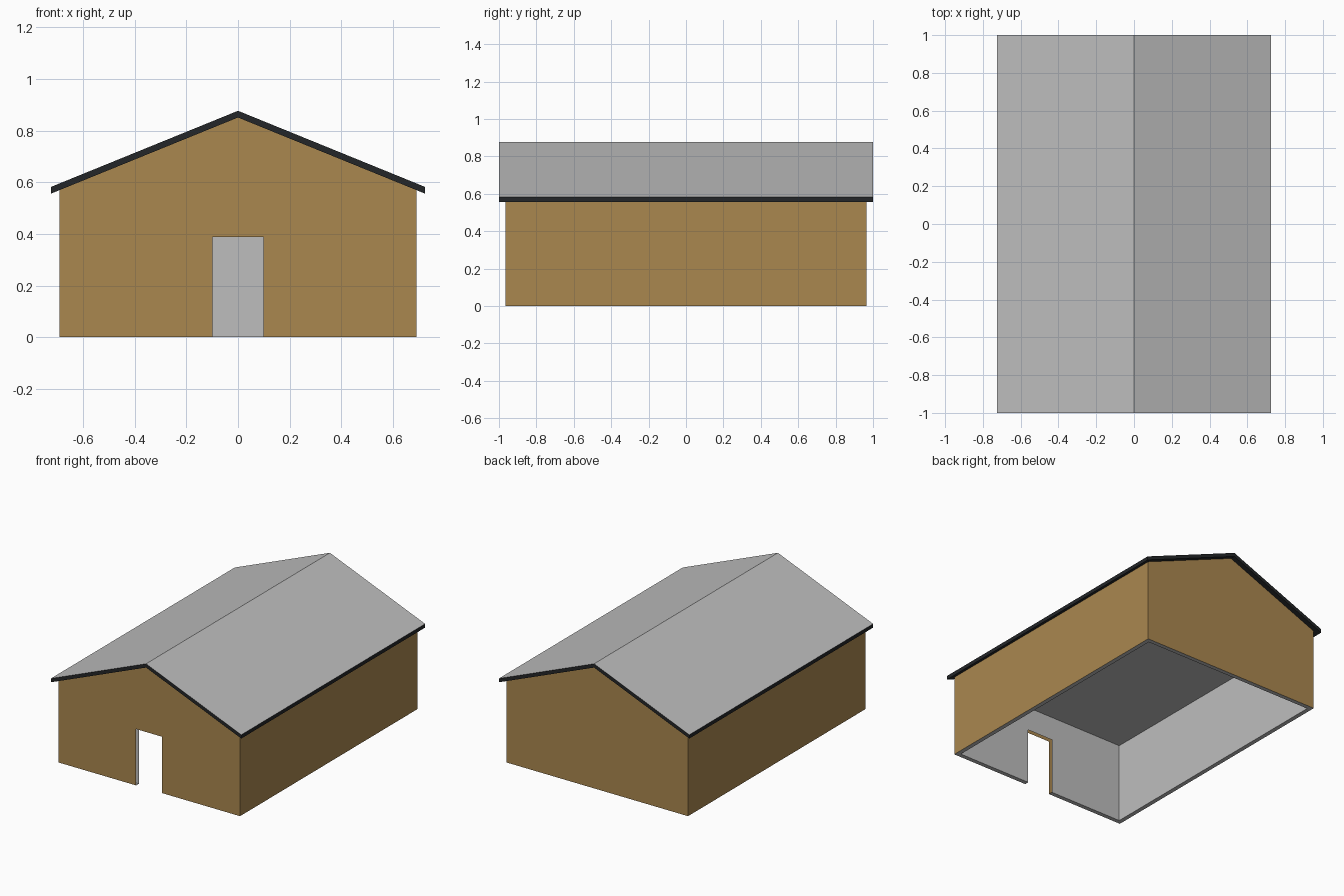
import bpy

if "Cube" in bpy.data.objects:
    bpy.data.objects.remove(bpy.data.objects["Cube"])

# Main sizes
W, L = 0.692, 0.966            # outer wall half width / half length
T = 0.03                       # wall thickness
RW, RL = 0.725, 1.0            # roof half width / half length
RIDGE, EAVE, THICK = 0.877, 0.582, 0.026
CEILING = 0.553
DOOR_W, DOOR_H = 0.099, 0.388


def material(name, rgb):
    m = bpy.data.materials.new(name)
    m.diffuse_color = (*rgb, 1)
    m.use_nodes = True
    m.node_tree.nodes["Principled BSDF"].inputs["Base Color"].default_value = m.diffuse_color
    return m


brown = material("brown wall", (0.402, 0.242, 0.078))
grey = material("light grey", (0.515, 0.515, 0.515))
black = material("black trim", (0.017, 0.019, 0.021))


def make(name, verts, faces, mats):
    me = bpy.data.meshes.new(name)
    me.from_pydata(verts, [], faces)
    for m in mats:
        me.materials.append(m)
    me.update()
    ob = bpy.data.objects.new(name, me)
    bpy.context.collection.objects.link(ob)
    return ob


def shell(name, w, l, top, mat, inward=False):
    """Four walls without thickness under the profile 'top', door gap in front."""
    door = [(-DOOR_W, 0), (-DOOR_W, DOOR_H), (DOOR_W, DOOR_H), (DOOR_W, 0)]
    front = [(-w, 0)] + door + [(w, 0)] + top
    back = [(-w, 0), (w, 0)] + top
    verts = [(x, -l, z) for x, z in front] + [(x, l, z) for x, z in back]
    nf, nb = len(front), len(back)
    faces = [list(range(nf)),
             list(range(nf + nb - 1, nf - 1, -1)),
             [5, nf + 1, nf + 2, 6],                    # right wall
             [0, nf - 1, nf + nb - 1, nf]]              # left wall
    if inward:
        faces = [f[::-1] for f in faces]
    return make(name, verts, faces, [mat])


# Outer walls with gables that reach the roof underside
slope = (RIDGE - EAVE) / RW
peak = RIDGE - THICK
wall_top = peak - slope * W
shell("outer_walls", W, L, [(W, wall_top), (0, peak), (-W, wall_top)], brown)

# Inner walls, facing the room
iw, il = W - T, L - T
shell("inner_walls", iw, il, [(iw, CEILING), (-iw, CEILING)], grey, inward=True)

# Flat ceiling
make("ceiling", [(-iw, -il, CEILING), (-iw, il, CEILING),
                 (iw, il, CEILING), (iw, -il, CEILING)], [(0, 1, 2, 3)], [grey])


# Base strip closing the wall thickness, left open at the door
def base_path(w, l):
    return [(-DOOR_W, -l, 0), (-w, -l, 0), (-w, l, 0),
            (w, l, 0), (w, -l, 0), (DOOR_W, -l, 0)]


make("wall_base", base_path(W, L) + base_path(iw, il),
     [(i, i + 1, i + 7, i + 6) for i in range(5)], [grey])

# Roof slab: grey on top, black edges and underside
prof = [(-RW, EAVE - THICK), (0, peak), (RW, EAVE - THICK),
        (RW, EAVE), (0, RIDGE), (-RW, EAVE)]
verts = [(x, y, z) for y in (-RL, RL) for x, z in prof]
faces = [(0, 1, 4, 5), (1, 2, 3, 4), (11, 10, 7, 6), (10, 9, 8, 7)]
faces += [(i, i + 6, (i + 1) % 6 + 6, (i + 1) % 6) for i in range(6)]
roof = make("roof", verts, faces, [black, grey])
for p in roof.data.polygons:
    p.material_index = 1 if p.normal.z > 0.5 else 0
